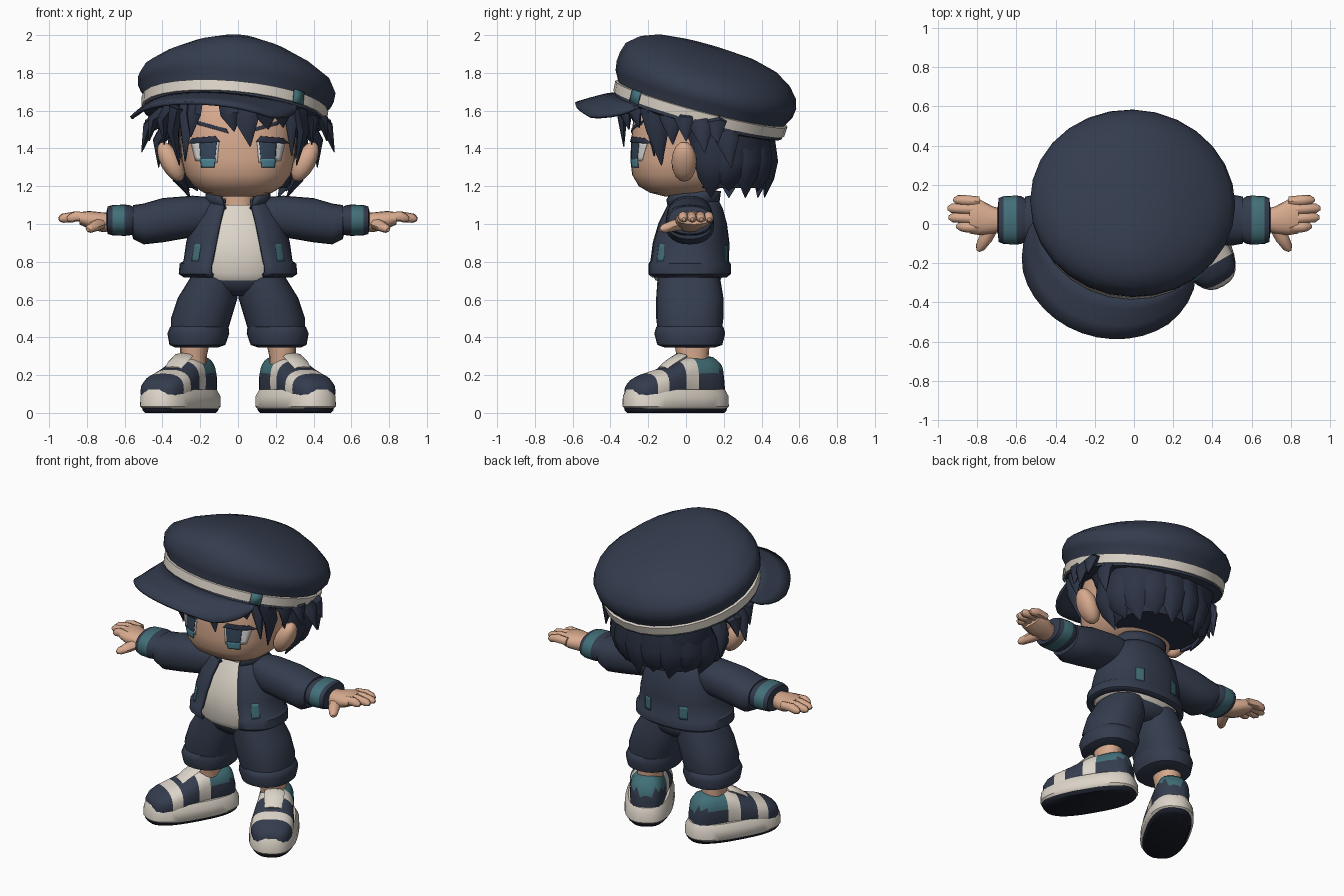
import bpy
import bmesh
from math import sin, cos, pi, asin, radians, copysign
from mathutils import Vector, Matrix

cube = bpy.data.objects.get("Cube")
if cube:
    bpy.data.objects.remove(cube, do_unlink=True)


def material(name, *rgb):
    m = bpy.data.materials.new(name)
    m.use_nodes = True
    m.diffuse_color = (*rgb, 1)
    for node in m.node_tree.nodes:
        if node.type == "BSDF_PRINCIPLED":
            node.inputs["Base Color"].default_value = (*rgb, 1)
    return m


navy = material("navy cloth", .034, .045, .075)
hair = material("dark hair", .026, .034, .06)
skin = material("skin", .68, .40, .27)
cream = material("cream", .72, .66, .58)
teal = material("teal trim", .055, .16, .19)
tread = material("sole rubber", .011, .014, .024)
iris = material("iris blue", .035, .06, .10)
glow = material("iris light", .08, .26, .33)
white = material("eye white", .72, .70, .68)


def make(name, verts, faces, mats, rule=None, mirror=False, matrix=None, thick=0, angle=45):
    """Mesh object with optional colour rule, placement, thickness and mirroring."""
    mats = mats if isinstance(mats, list) else [mats]
    mesh = bpy.data.meshes.new(name)
    mesh.from_pydata([tuple(v) for v in verts], [], faces)
    bm = bmesh.new()
    bm.from_mesh(mesh)
    bmesh.ops.recalc_face_normals(bm, faces=bm.faces)
    for f in bm.faces:
        f.smooth = True
        if rule:
            f.material_index = rule(f.calc_center_median())
    if matrix:
        bm.transform(matrix)
    bm.to_mesh(mesh)
    bm.free()
    for m in mats:
        mesh.materials.append(m)
    mesh.set_sharp_from_angle(angle=radians(angle))
    obj = bpy.data.objects.new(name, mesh)
    bpy.context.scene.collection.objects.link(obj)
    if thick:
        mod = obj.modifiers.new("thickness", "SOLIDIFY")
        mod.thickness, mod.offset = thick, 0
    if mirror:
        obj.modifiers.new("mirror", "MIRROR")
    return obj


def bridge(rows, closed):
    n, faces = len(rows[0]), []
    for i in range(len(rows) - 1):
        for j in range(n if closed else n - 1):
            k = (j + 1) % n
            faces.append((i * n + j, i * n + k, (i + 1) * n + k, (i + 1) * n + j))
    return faces


def grid(name, rows, mats, **kw):
    return make(name, [p for r in rows for p in r], bridge(rows, False), mats, **kw)


def skin_rings(name, rows, mats, **kw):
    n, total = len(rows[0]), len(rows) * len(rows[0])
    faces = bridge(rows, True) + [tuple(range(n)), tuple(range(total - n, total))]
    return make(name, [p for r in rows for p in r], faces, mats, **kw)


def oval(a, p):
    return [copysign(abs(f(a)) ** (2 / p), f(a)) for f in (cos, sin)]


def loft(name, rings, mats, axis="z", p=2.3, segs=24, **kw):
    """Rings are (position, centre, centre, radius, radius) along an axis."""
    rows = []
    for t, a, b, ra, rb in rings:
        row = []
        for i in range(segs):
            c, s = oval(2 * pi * i / segs, p)
            u, v = a + ra * c, b + rb * s
            row.append({"x": (t, u, v), "y": (u, t, v), "z": (u, v, t)}[axis])
        rows.append(row)
    return skin_rings(name, rows, mats, **kw)


def open_loft(name, rings, gaps, mats, p=2.3, segs=28, **kw):
    """Upright shell, open at the front by a half width for each ring."""
    rows = []
    for (z, a, b, ra, rb), gap in zip(rings, gaps):
        start = asin((gap / ra) ** (p / 2))
        row = []
        for i in range(segs + 1):
            c, s = oval(-pi / 2 + start + (2 * pi - 2 * start) * i / segs, p)
            row.append((a + ra * c, b + rb * s, z))
        rows.append(row)
    return grid(name, rows, mats, **kw)


def tube(name, path, radii, mats, ref=(0, 0, 1), sides=8, **kw):
    """Tapered flattened tube; ref is the direction of the second radius."""
    path, rows = [Vector(q) for q in path], []
    for i, q in enumerate(path):
        d = (path[min(i + 1, len(path) - 1)] - path[max(i - 1, 0)]).normalized()
        side = d.cross(Vector(ref)).normalized()
        up = side.cross(d)
        w, h = radii[i]
        rows.append([q + side * w * cos(2 * pi * j / sides) + up * h * sin(2 * pi * j / sides)
                     for j in range(sides)])
    return skin_rings(name, rows, mats, **kw)


def surface_y(rings, x, z, side, p):
    """Front or back y of a lofted body at a given x and z."""
    for lo, hi in zip(rings, rings[1:]):
        if z <= hi[0]:
            break
    t = (z - lo[0]) / (hi[0] - lo[0])
    b, ra, rb = [lo[k] + (hi[k] - lo[k]) * t for k in (2, 3, 4)]
    return b + side * rb * (1 - min(.99, abs(x - lo[1]) / ra) ** p) ** (1 / p)


def patch(name, rings, corners, lift, mats, side=-1, p=2.3):
    """Thin mirrored plate lying on a lofted body; corners are (x, z)."""
    bl, br, tr, tl = [Vector(c) for c in corners]
    rows = []
    for i in range(6):
        row = []
        for j in range(9):
            q = bl.lerp(br, j / 8).lerp(tl.lerp(tr, j / 8), i / 5)
            row.append((q.x, surface_y(rings, q.x, q.y, side, p) + side * lift, q.y))
        rows.append(row)
    return grid(name, rows, mats, mirror=True, thick=.003)


# Head, neck and ears
head = [(1.145, 0, -.03, .1, .08), (1.165, 0, -.03, .18, .16), (1.2, 0, -.025, .235, .225),
        (1.26, 0, -.01, .28, .275), (1.34, 0, 0, .298, .295), (1.44, 0, .02, .305, .31),
        (1.55, 0, .03, .31, .31), (1.68, 0, .05, .29, .29), (1.76, 0, .05, .2, .2)]
loft("head", head, skin, p=2.6, segs=40)
loft("neck", [(1.04, 0, .03, .09, .08), (1.2, 0, .03, .08, .08)], skin)
ear = Matrix.Translation((.355, -.01, 1.33)) @ Matrix.Rotation(radians(28), 4, "Y")
loft("ear", [(.115 * sin(a), 0, 0, .055 * cos(a) + .001, .066 * cos(a) + .001)
             for a in [(i / 4 - 1) * pi / 2 for i in range(9)]],
     skin, segs=16, matrix=ear, mirror=True)

# Eyes and brows
for name, corners, lift, mat in [
        ("eye_white", [(.11, 1.325), (.225, 1.335), (.25, 1.435), (.1, 1.44)], .003, white),
        ("iris", [(.125, 1.3), (.195, 1.3), (.205, 1.45), (.11, 1.45)], .006, iris),
        ("iris_light", [(.128, 1.3), (.192, 1.3), (.202, 1.345), (.118, 1.345)], .009, glow),
        ("upper_lash", [(.095, 1.435), (.27, 1.425), (.24, 1.455), (.12, 1.465)], .01, hair),
        ("eyebrow", [(.05, 1.48), (.21, 1.525), (.235, 1.552), (.06, 1.503)], .005, hair)]:
    patch(name, head, corners, lift, mat, p=2.6)

# Hair mass behind the face
loft("hair_back", [(1.19, 0, .22, .26, .19), (1.3, 0, .195, .325, .25), (1.42, 0, .19, .36, .265),
                   (1.52, 0, .18, .385, .28), (1.64, 0, .13, .4, .31)], hair, p=2.4)

# Fringe locks: root x, tip x, tip z, half width
for x, tx, tz, w in [(-.27, -.28, 1.33, .055), (-.22, -.25, 1.46, .05), (-.05, -.02, 1.49, .065),
                     (.02, .065, 1.41, .085), (.13, .16, 1.5, .07), (.22, .24, 1.51, .06),
                     (.28, .285, 1.36, .055)]:
    mid = (x + tx) / 2
    tube("fringe_lock", [(x, surface_y(head, x, 1.66, -1, 2.6) - .03, 1.7),
                         (mid, surface_y(head, mid, 1.57, -1, 2.6) - .065, 1.58),
                         (tx, surface_y(head, tx, tz, -1, 2.6) - .04, tz)],
         [(w, .03), (w * .9, .03), (.003, .003)], hair, ref=(x * .8, -.3, 0), sides=6)

# Locks in front of, above and behind the ears
for root, tip in [((.32, -.17, 1.62), (.31, -.13, 1.31)), ((.35, -.08, 1.62), (.39, -.07, 1.42)),
                  ((.37, 0, 1.6), (.47, 0, 1.44)), ((.38, .07, 1.58), (.51, .1, 1.38)),
                  ((.38, .14, 1.56), (.5, .17, 1.43)), ((.36, .2, 1.52), (.42, .24, 1.3))]:
    a, b = Vector(root), Vector(tip)
    tube("side_lock", [a, a.lerp(b, .5) + Vector((.03, 0, .03)), b],
         [(.075, .05), (.06, .035), (.003, .003)], hair, ref=(1, 0, .2), sides=6, mirror=True)

# Locks around the nape
for i in range(10):
    a = pi * (i - .4) / 8.2
    c, s, low = cos(a), sin(a), 1.14 + .035 * (i % 2)
    tube("nape_lock", [(.33 * c, .17 + .26 * s, 1.5), (.35 * c, .17 + .285 * s, 1.33),
                       (.32 * c, .17 + .27 * s, 1.24), (.26 * c, .17 + .25 * s, low)],
         [(.09, .035), (.085, .035), (.065, .03), (.003, .003)], hair, ref=(c, s, 0), sides=6)

# Cap: tilted back and to one side
tilt = (Matrix.Translation((-.018, .075, 1.612)) @ Matrix.Rotation(radians(-15), 4, "X")
        @ Matrix.Rotation(radians(5), 4, "Y") @ Matrix.Diagonal((1.05, 1, 1, 1)))
loft("cap_crown", [(-.06, 0, 0, .42, .42), (-.045, 0, 0, .46, .46), (.025, 0, 0, .455, .455),
                   (.08, 0, 0, .495, .485), (.13, 0, 0, .5, .492), (.18, 0, -.005, .475, .482),
                   (.235, 0, -.02, .39, .45), (.285, 0, -.03, .28, .38), (.32, 0, -.05, .16, .27),
                   (.335, 0, -.07, .06, .12)], navy, p=2, segs=28, matrix=tilt)
loft("cap_band", [(z, 0, 0, r, r) for r, z in [(.45, -.032), (.468, -.03), (.472, .025), (.45, .03)]],
     cream, p=2, segs=28, matrix=tilt)


def arc(r, z, a):
    return (r * cos(a), r * sin(a), z)


brim = []
for i in range(21):
    t = i / 10 - 1
    a, w = radians(250 + 66 * t), max(0, cos(t * pi / 2)) ** .75
    drop = (.115 + .06 * t * t) * min(1, 1.5 * w)
    brim.append([arc(.44 + .215 * w * k, -.04 - drop * k ** 1.2, a) for k in (0, .35, .7, 1)])
grid("cap_brim", brim, navy, matrix=tilt, thick=.018)
grid("cap_buckle", [[arc(.476, z, radians(a)) for a in (309, 313, 317)] for z in (-.036, .034)],
     teal, matrix=tilt, thick=.009)

# Shirt, open jacket and collar
loft("shirt", [(.7, 0, .01, .22, .17), (.74, 0, .01, .265, .195), (.9, 0, .015, .245, .177),
               (1, 0, .02, .21, .15), (1.1, 0, .03, .13, .1)], cream)
jacket = [(.725, 0, .01, .28, .2), (.74, 0, .01, .305, .218), (.785, 0, .01, .3, .218),
          (.8, 0, .01, .28, .208), (.9, 0, .02, .265, .2), (1, 0, .03, .24, .177),
          (1.08, 0, .04, .2, .145), (1.13, 0, .04, .14, .12)]
open_loft("jacket", jacket, [.13, .14, .14, .135, .115, .095, .075, .065], navy, thick=.02)
open_loft("collar", [(1.08, 0, .03, .14, .125), (1.13, 0, .03, .165, .14), (1.175, 0, .04, .16, .135)],
          [.065, .085, .11], navy, thick=.02)
patch("front_pocket", jacket, [(.21, .8), (.245, .8), (.23, .895), (.195, .895)], .012, teal)
patch("back_tab", jacket, [(.105, .8), (.155, .8), (.155, .885), (.105, .885)], .012, teal, side=1)

# Sleeves and cuffs
loft("sleeve", [(.12, .03, 1.055, .09, .085), (.24, .02, 1.04, .12, .11), (.4, .02, 1.02, .125, .117),
                (.5, .02, 1, .13, .108), (.555, .02, 1.01, .12, .09), (.56, .02, 1.01, .09, .07)],
     navy, axis="x", mirror=True)
loft("sleeve_cuff", [(.54, .02, 1.015, .1, .07), (.575, .02, 1.02, .122, .08), (.6, .02, 1.02, .125, .083),
                     (.665, .02, 1.02, .122, .08), (.69, .02, 1.02, .112, .073), (.695, .02, 1.02, .07, .05)],
     [navy, teal], axis="x", rule=lambda c: int(.6 < c.x < .665), mirror=True)

# Hands
loft("palm", [(.67, .02, 1.01, .055, .05), (.72, .02, 1.01, .07, .052), (.79, .035, 1.022, .092, .047),
              (.84, .04, 1.03, .088, .032)], skin, axis="x", segs=16, mirror=True)
for y, tip in [(.115, .92), (.072, .95), (.025, .945), (-.02, .905)]:
    tube("finger", [(.79, y, 1.035), (.86, y + .005, 1.04), (tip - .02, y + .008, 1.03), (tip, y + .008, 1.025)],
         [(.025, .026), (.027, .027), (.024, .024), (.01, .01)], skin, mirror=True)
tube("thumb", [(.72, 0, 1.005), (.755, -.07, .99), (.785, -.12, .975), (.795, -.137, .97)],
     [(.038, .032), (.035, .03), (.025, .023), (.01, .01)], skin, mirror=True)

# Shorts with turned cuffs
loft("shorts_seat", [(.62, 0, .02, .08, .11), (.66, 0, .02, .2, .155), (.7, 0, .015, .25, .168),
                     (.77, 0, .01, .24, .165)], navy)
loft("shorts_leg", [(.72, .125, .015, .125, .165), (.61, .16, .02, .158, .178), (.5, .195, .02, .16, .178),
                    (.4, .21, .02, .145, .165)], navy, mirror=True)
loft("shorts_cuff", [(.465, .205, .02, .14, .16), (.455, .205, .02, .155, .178), (.42, .21, .02, .164, .188),
                     (.36, .215, .02, .148, .172), (.345, .22, .02, .11, .13)], navy, mirror=True)
loft("lower_leg", [(.22, .235, .04, .07, .08), (.3, .235, .035, .07, .085), (.42, .225, .03, .085, .1)],
     skin, segs=16, mirror=True)

# Shoes, toes turned outward
foot = Matrix.Translation((.305, -.055, 0)) @ Matrix.Rotation(radians(30), 4, "Z")


def shoe_colour(c):
    if c.y > .08 and c.z > .22:
        return 2
    return int(-.18 < c.y < -.11 or 0 < c.y < .08)


loft("shoe_sole", [(0, 0, 0, .12, .28), (.012, 0, 0, .132, .292), (.035, 0, 0, .138, .296)],
     tread, p=2.6, segs=32, matrix=foot, mirror=True)
loft("shoe_midsole", [(.022, 0, 0, .135, .29), (.035, 0, 0, .147, .303), (.09, 0, 0, .145, .3),
                      (.125, 0, 0, .125, .283)], cream, p=2.6, segs=32, matrix=foot, mirror=True)
upper = [(-.28, .13, .05), (-.268, .16, .08), (-.235, .185, .108), (-.18, .208, .125), (-.11, .228, .128),
         (-.05, .25, .125), (0, .275, .118), (.04, .29, .112), (.08, .295, .11), (.15, .3, .106),
         (.21, .298, .1), (.25, .27, .08), (.272, .2, .05)]
loft("shoe_upper", [(y, 0, (top + .04) / 2, w, (top - .04) / 2) for y, top, w in upper],
     [navy, cream, teal], axis="y", p=2.6, segs=28, rule=shoe_colour, matrix=foot, mirror=True)
tube("shoe_tongue", [(0, -.08, .235), (0, -.03, .268), (0, .03, .3), (0, .045, .3)],
     [(.05, .012), (.06, .016), (.06, .018), (.05, .01)], cream, matrix=foot, mirror=True)
